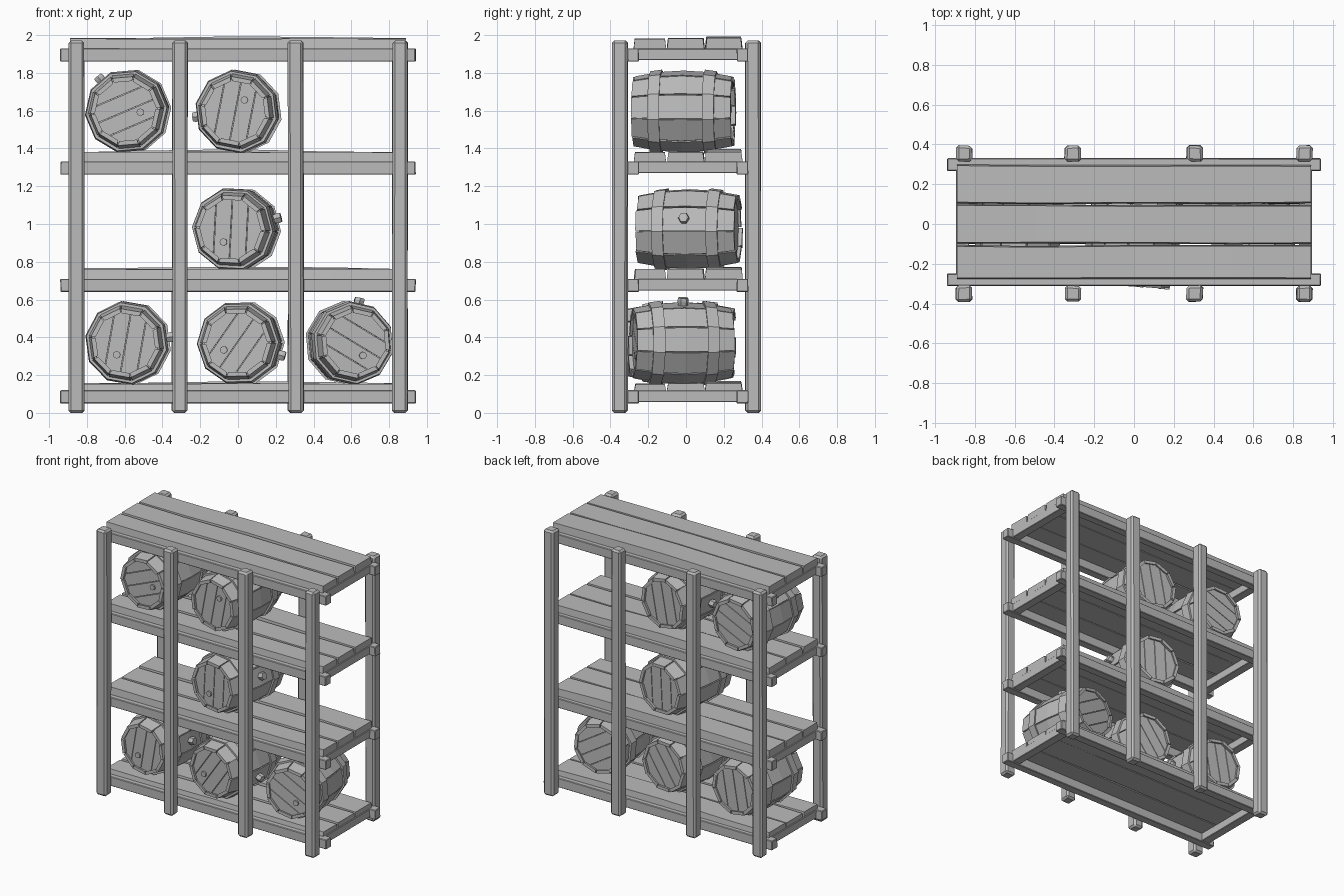
import bpy, bmesh, random
from math import sin, cos, radians, pi
from mathutils import Matrix, Vector

random.seed(4)
if "Cube" in bpy.data.objects:
    bpy.data.objects.remove(bpy.data.objects["Cube"], do_unlink=True)

GREY = (0.5, 0.5, 0.5, 1)
grey = bpy.data.materials.new("plain grey")
grey.use_nodes = True
grey.diffuse_color = GREY
grey.node_tree.nodes["Principled BSDF"].inputs["Base Color"].default_value = GREY


def finish(bm, name, matrix=None):
    bmesh.ops.recalc_face_normals(bm, faces=bm.faces)
    mesh = bpy.data.meshes.new(name)
    bm.to_mesh(mesh)
    bm.free()
    mesh.materials.append(grey)
    ob = bpy.data.objects.new(name, mesh)
    if matrix:
        ob.matrix_world = matrix
    bpy.context.collection.objects.link(ob)
    return ob


def loft(bm, sections, closed=False):
    """Skin a list of equal-length point loops."""
    rows = [[bm.verts.new(p) for p in s] for s in sections]
    n = len(rows[0])
    pairs = list(zip(rows, rows[1:])) + ([(rows[-1], rows[0])] if closed else [])
    for a, b in pairs:
        for i in range(n):
            j = (i + 1) % n
            bm.faces.new((a[i], a[j], b[j], b[i]))
    if not closed:
        bm.faces.new(rows[0])
        bm.faces.new(rows[-1])


def beam(name, lo, hi, bevel=0.008, wobble=0.0):
    """Roughly hewn rectangular timber between two corners."""
    bm = bmesh.new()
    bmesh.ops.create_cube(bm, size=1)
    lo, hi = Vector(lo), Vector(hi)
    for v in bm.verts:
        v.co = [a + (b - a) * (c + 0.5) for a, b, c in zip(lo, hi, v.co)]
        v.co.x += random.uniform(-wobble, wobble)
        v.co.y += random.uniform(-wobble, wobble)
    bmesh.ops.bevel(bm, geom=bm.edges[:], offset=bevel, segments=1, affect='EDGES')
    return finish(bm, name)


def plank(name, y0, y1, z0, z1, crown):
    """Long board with a gently uneven top."""
    bm = bmesh.new()
    sections = []
    for x in (-0.89, -0.5, 0.0, 0.5, 0.89):
        top = z1 + crown * (1 - abs(x)) + random.uniform(-0.004, 0.002)
        a, b = (random.uniform(-0.003, 0.003) for _ in range(2))
        sections.append([(x, y0 + a, z0), (x, y1 + b, z0),
                         (x, y1 + b - 0.006, top), (x, y0 + a + 0.006, top)])
    loft(bm, sections)
    return finish(bm, name)


# Upright posts
for x in (-0.855, -0.308, 0.306, 0.858):
    for side, y in (("front", -0.35), ("back", 0.355)):
        beam(side + "_post", (x - 0.041, y - 0.04, 0), (x + 0.041, y + 0.04, 1.972), 0.013, 0.003)

# Shelves: long rails, end rails and three boards each
for z, top in ((0.05, 0.155), (0.64, 0.762), (1.262, 1.38), (1.86, 1.982)):
    beam("front_rail", (-0.94, -0.31, z), (0.94, -0.25, z + 0.07), 0.004, 0.002)
    beam("back_rail", (-0.94, 0.268, z), (0.94, 0.33, z + 0.07), 0.004, 0.002)
    for s in (-1, 1):
        xs = sorted((s * 0.83, s * 0.895))
        beam("end_rail", (xs[0], -0.255, z + 0.008), (xs[1], 0.272, z + 0.068), 0.003)
    for y0, y1, crown in ((-0.275, -0.108, 0.0), (-0.1, 0.097, 0.004), (0.102, 0.298, 0.014)):
        plank("shelf_board", y0, y1, z + 0.069, top, crown)

# Barrel dimensions
HALF, SIDES = 0.265, 10
STEP = 2 * pi / SIDES


def bulge(y):
    return 0.218 - 0.033 * (y / HALF) ** 2


def polar(r, a, y):
    return (r * cos(a), y, r * sin(a))


def barrel(x, y, z, yaw, bung_angle):
    matrix = Matrix.Translation((x, y, z)) @ Matrix.Rotation(radians(yaw), 4, 'Z')
    roll = radians(bung_angle)

    # Staves with narrow gaps and slightly uneven ends
    bm = bmesh.new()
    for k in range(SIDES):
        mid, w = roll + k * STEP, STEP / 2 - 0.018
        lift, end = random.uniform(-0.003, 0.002), random.uniform(-0.008, 0.003)
        sections = []
        for t in (-1, -0.5, 0, 0.5, 1):
            yy = t * (HALF + end)
            r = bulge(yy) + lift
            sections.append([polar(r - 0.024, mid - w, yy), polar(r, mid - w, yy),
                             polar(r, mid + w, yy), polar(r - 0.024, mid + w, yy)])
        loft(bm, sections)
    finish(bm, "barrel_staves", matrix)

    # Core closing the gaps between staves
    bm = bmesh.new()
    loft(bm, [[polar(bulge(t) - 0.008, roll + (k + 0.5) * STEP, t) for k in range(SIDES)]
              for t in (-0.235, -0.13, 0, 0.13, 0.235)])
    finish(bm, "barrel_core", matrix)

    # Two hoops
    bm = bmesh.new()
    for c in (-0.145, 0.145):
        ends = (c - 0.031, c + 0.031)
        sections = []
        for k in range(SIDES):
            a = roll + (k + 0.5) * STEP
            sections.append([polar(bulge(e) + d, a, e) for e, d in
                             ((ends[0], -0.01), (ends[0], 0.012), (ends[1], 0.012), (ends[1], -0.01))])
        loft(bm, sections, closed=True)
    finish(bm, "barrel_hoops", matrix)

    # Heads made of parallel boards cut from a disc
    line = roll + radians(72)
    across = Vector((-sin(line), 0, cos(line)))
    for s in (-1, 1):
        for i in range(-2, 2):
            bm = bmesh.new()
            loft(bm, [[polar(0.172, roll + (k + 0.5) * STEP, s * d) for k in range(SIDES)]
                      for d in (0.225, 0.244)])
            for edge, sign in ((i * 0.086 + 0.002, -1), (i * 0.086 + 0.084, 1)):
                cut = bmesh.ops.bisect_plane(bm, geom=bm.verts[:] + bm.edges[:] + bm.faces[:],
                                             plane_co=across * edge, plane_no=across * sign,
                                             clear_outer=True)
                rim = [e for e in cut["geom_cut"] if isinstance(e, bmesh.types.BMEdge)]
                if rim:
                    bmesh.ops.contextual_create(bm, geom=rim)
            finish(bm, "barrel_head_board", matrix)

    # Side bung and front tap plug
    bm = bmesh.new()
    loft(bm, [[Matrix.Rotation(-roll, 3, 'Y') @ Vector((d, r * cos(k * pi / 3), r * sin(k * pi / 3)))
               for k in range(6)] for d, r in ((0.19, 0.024), (0.232, 0.03), (0.246, 0.026))])
    finish(bm, "barrel_bung", matrix)
    bm = bmesh.new()
    px, _, pz = polar(0.078, roll + radians(225), 0)
    loft(bm, [[(px + 0.02 * cos(k * pi / 4), d, pz + 0.02 * sin(k * pi / 4)) for k in range(8)]
              for d in (-0.235, -0.256)])
    finish(bm, "barrel_plug", matrix)


# Barrels: x, y, z, yaw, bung angle
for spec in ((-0.582, -0.01, 0.37, -3, 8), (0.015, -0.05, 0.37, -5, -17), (0.59, -0.022, 0.37, 7, 77),
             (-0.008, 0.015, 0.972, -7, 15),
             (-0.582, -0.01, 1.597, -3, 131), (0.003, -0.015, 1.595, -4, 187)):
    barrel(*spec)
